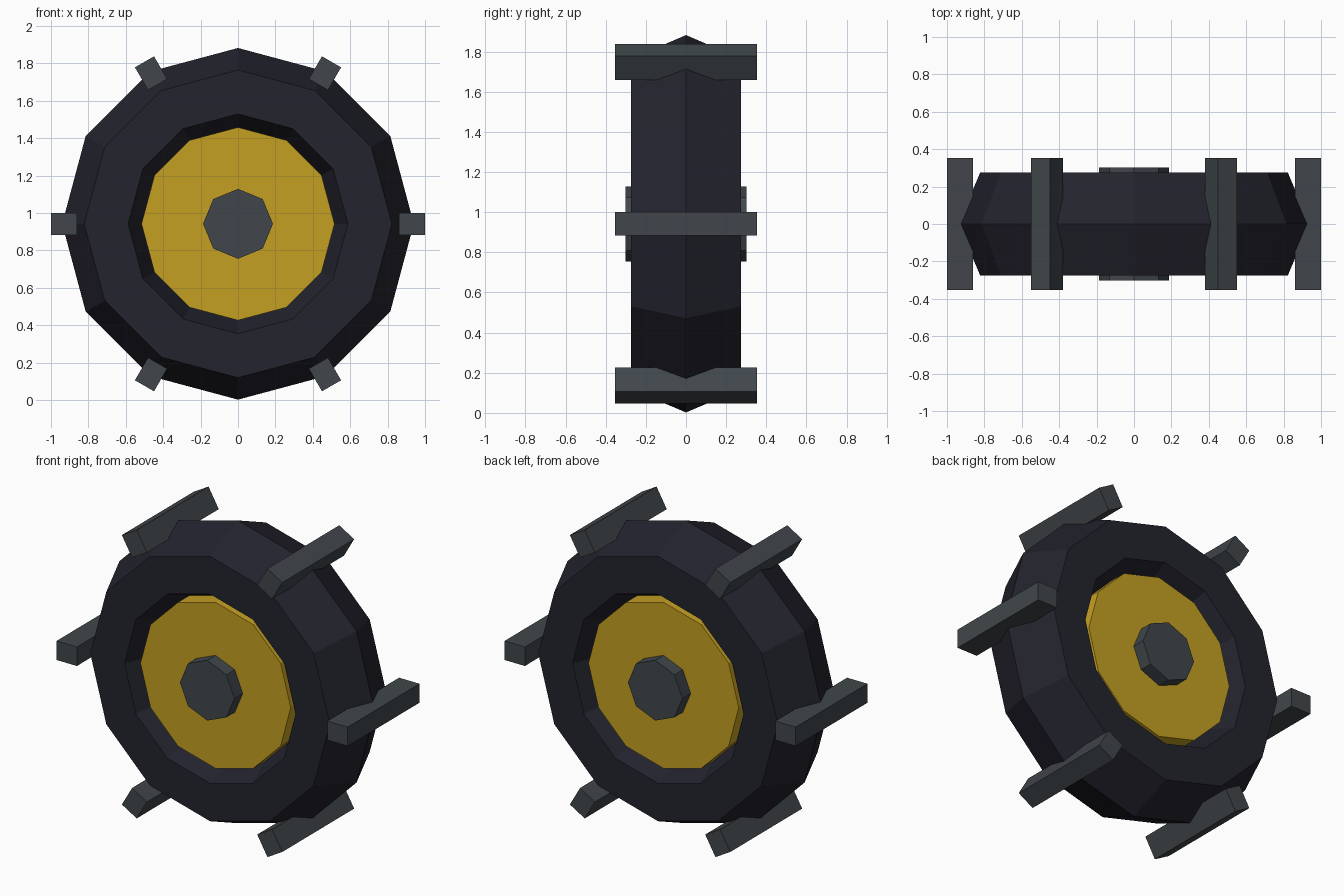
import bpy
from math import pi, cos, sin

cube = bpy.data.objects.get("Cube")
if cube:
    bpy.data.objects.remove(cube, do_unlink=True)

CENTRE_Z = 0.942
LUG_COUNT = 6


def material(name, rgb, roughness=0.8):
    mat = bpy.data.materials.new(name)
    mat.use_nodes = True
    mat.diffuse_color = (*rgb, 1)
    bsdf = next(n for n in mat.node_tree.nodes if n.type == 'BSDF_PRINCIPLED')
    bsdf.inputs["Base Color"].default_value = (*rgb, 1)
    bsdf.inputs["Roughness"].default_value = roughness
    return mat


rubber = material("dark rubber", (0.0168, 0.0168, 0.027))
yellow = material("yellow rim", (0.56, 0.35, 0.016))
steel = material("grey steel", (0.052, 0.062, 0.07))


def finish(name, mat):
    """Name the new part, apply its transform and colour it."""
    obj = bpy.context.object
    obj.name = obj.data.name = name
    bpy.ops.object.transform_apply(location=False, rotation=True, scale=True)
    obj.data.materials.append(mat)
    return obj


def disc(name, sides, radius, depth, mat):
    """Cylinder along the axle with a corner pointing up."""
    bpy.ops.mesh.primitive_cylinder_add(
        vertices=sides, radius=radius, depth=depth,
        location=(0, 0, CENTRE_Z), rotation=(pi / 2, 0, 0))
    return finish(name, mat)


# Tyre: low-poly ring with a hexagonal section, widened along the axle
bpy.ops.mesh.primitive_torus_add(
    major_segments=12, minor_segments=6, major_radius=0.705, minor_radius=0.235,
    location=(0, 0, CENTRE_Z), rotation=(pi / 2, 0, 0))
bpy.context.object.scale.z = 1.35
finish("tyre", rubber)

# Rim and hub
disc("rim", 12, 0.516, 0.44, yellow)
disc("hub", 8, 0.187, 0.605, steel)

# Tread lugs spaced around the tyre
for i in range(LUG_COUNT):
    a = i * 2 * pi / LUG_COUNT
    bpy.ops.mesh.primitive_cube_add(
        size=1, location=(0.93 * cos(a), 0, CENTRE_Z + 0.93 * sin(a)),
        rotation=(0, -a, 0))
    bpy.context.object.scale = (0.14, 0.705, 0.118)
    finish(f"tread_lug_{i + 1}", steel)
